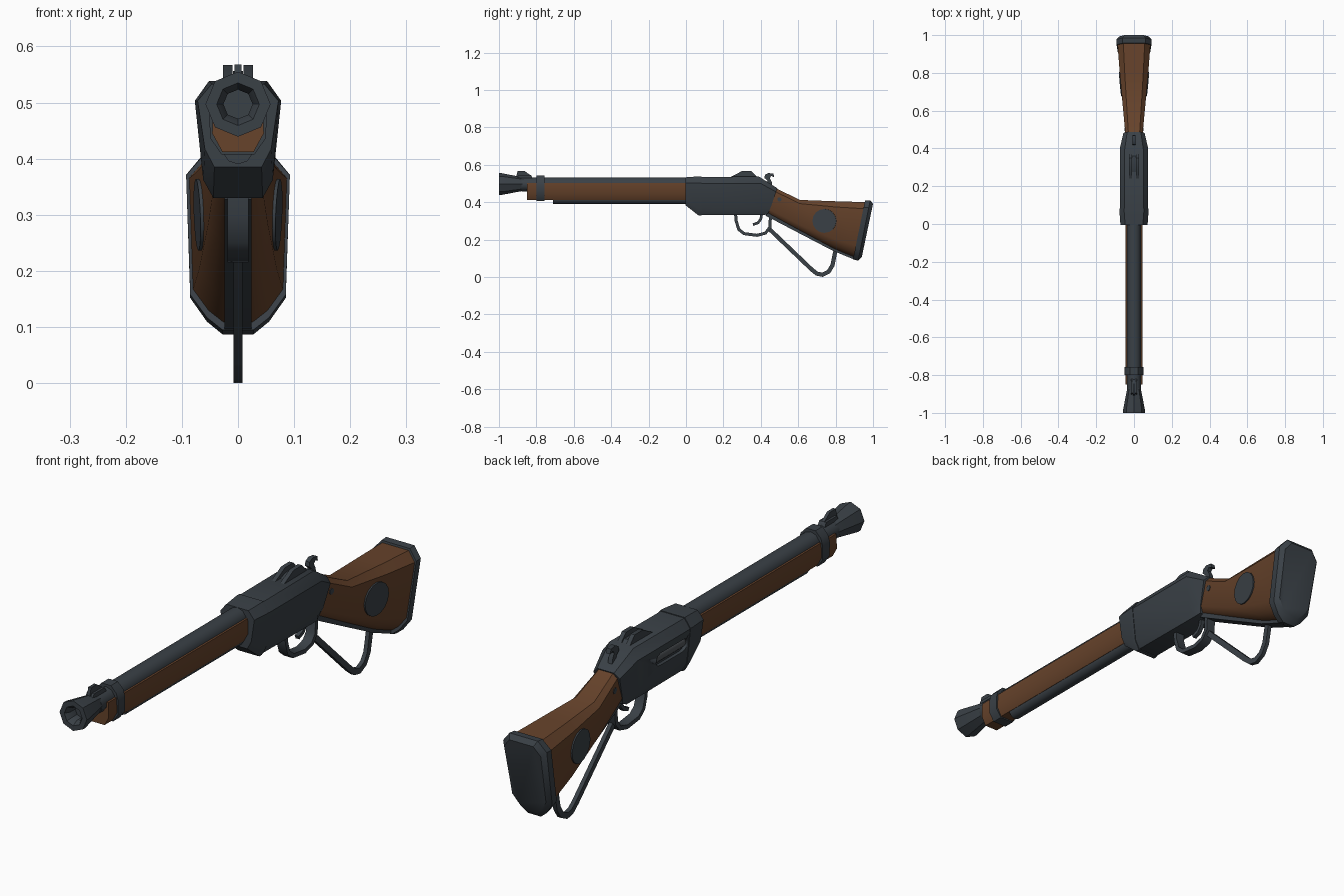
import bpy, bmesh, math
from mathutils import Vector

if "Cube" in bpy.data.objects:
    bpy.data.objects.remove(bpy.data.objects["Cube"])


def material(name, rgb):
    m = bpy.data.materials.new(name)
    m.diffuse_color = (*rgb, 1)
    m.use_nodes = True
    m.node_tree.nodes["Principled BSDF"].inputs["Base Color"].default_value = m.diffuse_color
    return m


METAL = material("dark_metal", (0.042, 0.052, 0.062))
WOOD = material("brown_wood", (0.135, 0.056, 0.024))
BOLT = material("bolt_grey", (0.085, 0.095, 0.105))


def rings(name, loops, mat):
    """Skin a series of equal-sized loops and cap both ends."""
    bm = bmesh.new()
    vs = [[bm.verts.new(p) for p in loop] for loop in loops]
    n = len(vs[0])
    for a, b in zip(vs, vs[1:]):
        for i in range(n):
            j = (i + 1) % n
            bm.faces.new((a[i], a[j], b[j], b[i]))
    bm.faces.new(vs[0])
    bm.faces.new(vs[-1])
    bmesh.ops.recalc_face_normals(bm, faces=bm.faces)
    me = bpy.data.meshes.new(name)
    bm.to_mesh(me)
    bm.free()
    me.materials.append(mat)
    me.polygons.foreach_set("use_smooth", [True] * len(me.polygons))
    me.set_sharp_from_angle(angle=math.radians(38))
    ob = bpy.data.objects.new(name, me)
    bpy.context.collection.objects.link(ob)
    return ob


def loft(name, halves, mat):
    """Loft sections given as their +x half, top to bottom."""
    return rings(name, [h + [(-x, y, z) for x, y, z in reversed(h)] for h in halves], mat)


def extrude_y(name, half, y0, y1, mat):
    return loft(name, [[(x, y, z) for x, z in half] for y in (y0, y1)], mat)


def prism(name, outline, x0, x1, mat):
    return rings(name, [[(x, y, z) for y, z in outline] for x in (x0, x1)], mat)


def lathe(name, profile, z, sides, mat, x=0):
    """Rings of (radius, y) around a y-aligned axis."""
    ang = [2 * math.pi * i / sides for i in range(sides)]
    return rings(name, [[(x + r * math.sin(a), y, z + r * math.cos(a)) for a in ang]
                        for r, y in profile], mat)


def strap(name, path, half_w, half_t, mat):
    """Flat bar following a path in the yz plane."""
    pts = [Vector(p) for p in path]
    halves = []
    for i, p in enumerate(pts):
        d0 = (p - pts[i - 1]).normalized() if i else (pts[1] - p).normalized()
        d1 = (pts[i + 1] - p).normalized() if i < len(pts) - 1 else d0
        t = (d0 + d1).normalized()
        n = Vector((-t.y, t.x)) * (half_t / max(t.dot(d0), 0.5))
        halves.append([(half_w, *(p + n)), (half_w, *(p - n))])
    return loft(name, halves, mat)


def side_disc(name, pos, normal, radius, sides, mat, depth=0.009):
    """Thin disc on both flanks."""
    for s, side in ((1, "right"), (-1, "left")):
        n = Vector((s * normal[0], normal[1], normal[2])).normalized()
        c = Vector((s * pos[0], pos[1], pos[2]))
        u = n.cross(Vector((0, 0, 1))).normalized()
        v = n.cross(u)
        ang = [2 * math.pi * i / sides for i in range(sides)]
        rings(f"{name}_{side}", [[c + n * k * depth / 2 + radius * (u * math.cos(a) + v * math.sin(a))
                                  for a in ang] for k in (-1, 1)], mat)


# Barrel, flared muzzle and magazine tube
lathe("barrel", [(0.038, -0.88), (0.038, 0.02)], 0.495, 10, METAL)
lathe("muzzle", [(0.034, -0.86), (0.058, -0.985), (0.058, -1.0), (0.038, -1.0),
                 (0.026, -0.98), (0.026, -0.95)], 0.497, 8, METAL)
lathe("magazine_tube", [(0.028, -0.71), (0.028, 0.02)], 0.418, 10, METAL)

# Wooden fore-end and its metal band
extrude_y("fore_end", [(0.044, 0.502), (0.046, 0.445), (0.028, 0.412)], -0.85, 0.02, WOOD)
extrude_y("barrel_band", [(0.02, 0.542), (0.043, 0.518), (0.051, 0.49), (0.05, 0.437), (0.029, 0.407)],
          -0.80, -0.757, METAL)

# Receiver and front collar
front = [(0.045, 0, 0.53), (0.070, 0, 0.50), (0.057, 0, 0.42), (0.040, 0, 0.388)]
body = [(0.050, 0.07, 0.535), (0.075, 0.07, 0.50), (0.060, 0.07, 0.365), (0.042, 0.07, 0.333)]
rear = [(0.050, 0.39, 0.537), (0.075, 0.40, 0.50), (0.060, 0.40, 0.365), (0.042, 0.42, 0.331)]
tang = [(0.036, 0.488, 0.475), (0.056, 0.482, 0.455), (0.046, 0.452, 0.37), (0.036, 0.437, 0.337)]
receiver = loft("receiver", [front, body, rear, tang], METAL)
loft("receiver_collar",
     [[(x + 0.002, y + dy, z + (0.003 if z > 0.45 else -0.003)) for x, y, z in sec]
      for sec, dy in ((front, -0.004), (body, -0.004), (body, 0.012))], METAL)

# Ejection port cut in the left flank, with the bolt showing inside
slot = []
for cy, start in ((0.255, -90), (0.115, 90)):
    for k in range(6):
        a = math.radians(start + 36 * k)
        slot.append((cy + 0.025 * math.cos(a), 0.448 + 0.025 * math.sin(a)))
cutter = prism("port_cutter", slot, -0.1, -0.053, METAL)
cutter.hide_render = True
mod = receiver.modifiers.new("port", 'BOOLEAN')
mod.operation = 'DIFFERENCE'
mod.solver = 'EXACT'
mod.object = cutter
bpy.context.view_layer.objects.active = receiver
bpy.ops.object.modifier_apply(modifier=mod.name)
bpy.data.objects.remove(cutter)
lathe("bolt", [(0.026, 0.08), (0.026, 0.29)], 0.45, 12, BOLT, x=-0.037)

# Sights
prism("front_sight_base", [(-0.91, 0.52), (-0.895, 0.545), (-0.83, 0.545), (-0.815, 0.52)], -0.015, 0.015, METAL)
prism("front_sight_blade", [(-0.91, 0.53), (-0.90, 0.568), (-0.865, 0.568), (-0.825, 0.54)], -0.006, 0.006, METAL)
wing = [(0.23, 0.53), (0.30, 0.567), (0.35, 0.567), (0.385, 0.53)]
prism("rear_sight_left", wing, -0.027, -0.010, METAL)
prism("rear_sight_right", wing, 0.010, 0.027, METAL)
prism("rear_sight_bed", [(0.26, 0.53), (0.30, 0.547), (0.36, 0.547), (0.38, 0.53)], -0.012, 0.012, METAL)

# Hammer
prism("hammer", [(0.43, 0.47), (0.465, 0.47), (0.458, 0.51), (0.448, 0.53), (0.456, 0.54), (0.472, 0.534),
                 (0.468, 0.552), (0.44, 0.556), (0.422, 0.546), (0.419, 0.53), (0.435, 0.515)],
      -0.009, 0.009, METAL)


# Stock
def stock_section(yt, zt, yb, zb, w):
    return [(w * f, yt + (yb - yt) * t, zt + (zb - zt) * t)
            for f, t in ((0.65, 0), (1, 0.12), (0.92, 0.8), (0.6, 0.93), (0.3, 1))]


loft("stock", [stock_section(0.465, 0.482, 0.425, 0.34, 0.044), stock_section(0.61, 0.412, 0.60, 0.25, 0.058),
               stock_section(0.80, 0.405, 0.79, 0.152, 0.0755), stock_section(0.97, 0.40, 0.905, 0.105, 0.088)],
     WOOD)
loft("butt_plate", [stock_section(0.957, 0.408, 0.893, 0.095, 0.0925), stock_section(0.985, 0.41, 0.92, 0.087, 0.0925),
                    stock_section(1.0, 0.392, 0.94, 0.108, 0.078)], METAL)
strap("stock_underplate", [(0.43, 0.337), (0.60, 0.248), (0.79, 0.149), (0.91, 0.10)], 0.024, 0.010, METAL)
side_disc("stock_disc", (0.0685, 0.74, 0.30), (1, -0.092, -0.037), 0.064, 16, METAL)
side_disc("stock_screw", (0.045, 0.50, 0.415), (1, -0.09, -0.03), 0.012, 8, METAL)

# Trigger, guard and lever
strap("trigger_guard", [(0.265, 0.34), (0.268, 0.30), (0.282, 0.255), (0.31, 0.232), (0.38, 0.223),
                        (0.425, 0.235), (0.448, 0.265), (0.452, 0.33)], 0.019, 0.008, METAL)
strap("trigger", [(0.405, 0.34), (0.40, 0.31), (0.385, 0.29), (0.358, 0.28)], 0.008, 0.007, METAL)
strap("lever", [(0.44, 0.262), (0.67, 0.042), (0.70, 0.018), (0.73, 0.012), (0.762, 0.028),
                (0.783, 0.062), (0.80, 0.145)], 0.008, 0.011, METAL)
